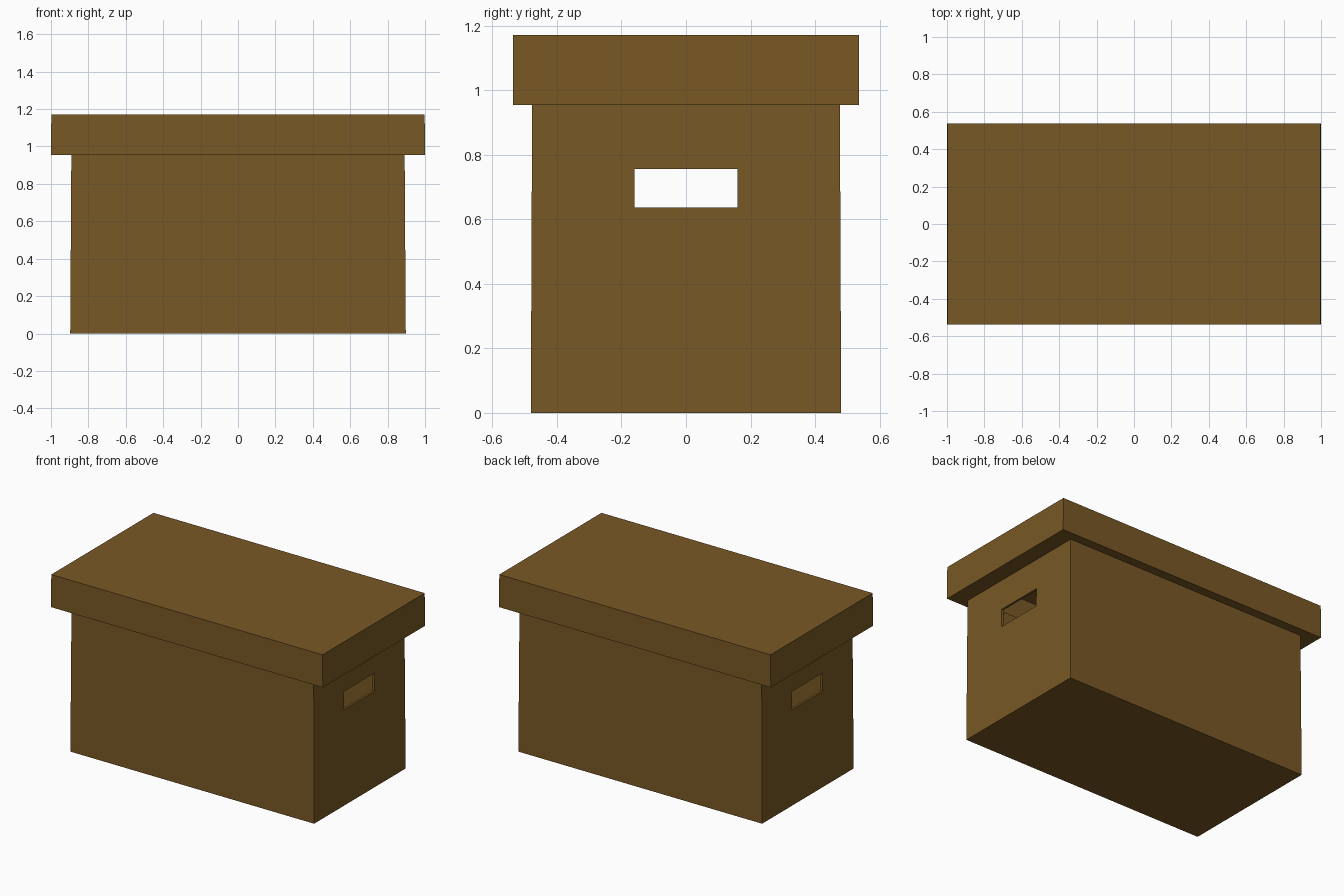
import bpy, bmesh

if "Cube" in bpy.data.objects:
    bpy.data.objects.remove(bpy.data.objects["Cube"])

T = 0.015  # cardboard thickness

card = bpy.data.materials.new("brown cardboard")
card.diffuse_color = (0.190, 0.098, 0.018, 1)
card.use_nodes = True
card.node_tree.nodes["Principled BSDF"].inputs["Base Color"].default_value = card.diffuse_color


def shell(name, rings):
    """Skin a chain of rectangles (half x, half y, z), capped at both ends."""
    bm = bmesh.new()
    loops = [[bm.verts.new((sx * hx, sy * hy, z))
              for sx, sy in ((-1, -1), (1, -1), (1, 1), (-1, 1))]
             for hx, hy, z in rings]
    for a, b in zip(loops, loops[1:]):
        for i in range(4):
            j = (i + 1) % 4
            bm.faces.new((a[i], a[j], b[j], b[i]))
    bm.faces.new(loops[0][::-1])
    bm.faces.new(loops[-1])
    bmesh.ops.recalc_face_normals(bm, faces=bm.faces[:])
    mesh = bpy.data.meshes.new(name)
    bm.to_mesh(mesh)
    bm.free()
    mesh.materials.append(card)
    obj = bpy.data.objects.new(name, mesh)
    bpy.context.collection.objects.link(obj)
    return obj


# Hollow body: up the outside, over the rim, down the inside
body = shell("box_body", [
    (0.897, 0.481, 0), (0.891, 0.477, 0.957),
    (0.891 - T, 0.477 - T, 0.957), (0.897 - T, 0.481 - T, T)])

# Hollow lid: outer top, sides, underside ledge, then back up inside
shell("lid", [
    (0.998, 0.537, 1.172), (1.0, 0.537, 0.955),
    (0.876, 0.462, 0.955), (0.876, 0.462, 0.955 + T),
    (1.0 - T, 0.537 - T, 0.955 + T), (0.998 - T, 0.537 - T, 1.172 - T)])

# Hand holes cut through both ends
cutter = shell("hand_hole_cutter", [(1.2, 0.16, 0.636), (1.2, 0.16, 0.756)])
cutter.hide_render = True
cut = body.modifiers.new("hand_holes", 'BOOLEAN')
cut.operation = 'DIFFERENCE'
cut.solver = 'EXACT'
cut.object = cutter
bpy.context.view_layer.objects.active = body
bpy.ops.object.modifier_apply(modifier=cut.name)
bpy.data.objects.remove(cutter)
